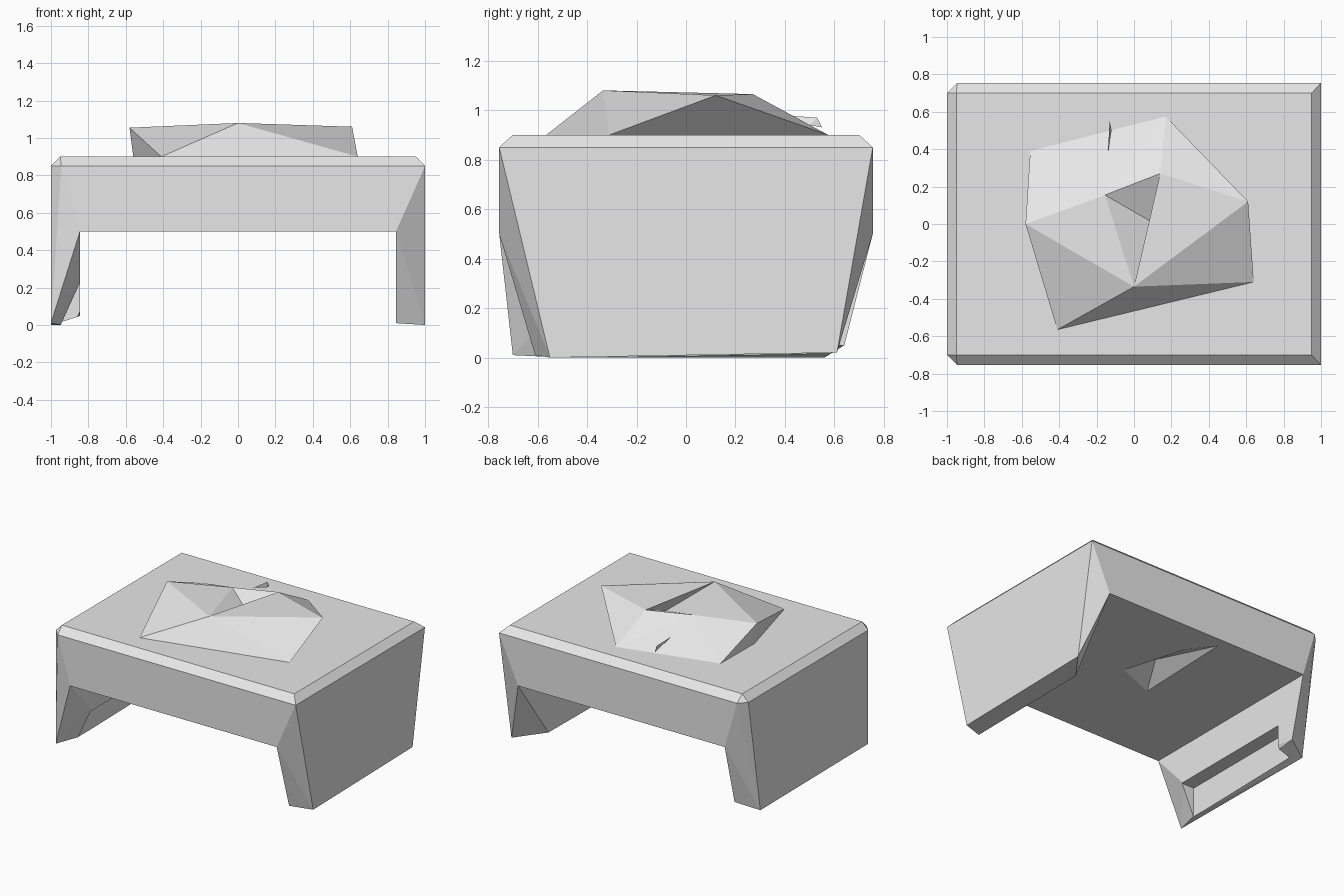
import bpy
import bmesh

default_cube = bpy.data.objects.get("Cube")
if default_cube:
    bpy.data.objects.remove(default_cube, do_unlink=True)

# One plain grey for the whole model
grey = bpy.data.materials.new("plain_grey")
grey.use_nodes = True
grey.diffuse_color = (0.8, 0.8, 0.8, 1)
grey.node_tree.nodes["Principled BSDF"].inputs["Base Color"].default_value = grey.diffuse_color


def finish(name, bm):
    """Turn a bmesh into a flat-shaded grey object."""
    mesh = bpy.data.meshes.new(name)
    bm.to_mesh(mesh)
    bm.free()
    mesh.materials.append(grey)
    obj = bpy.data.objects.new(name, mesh)
    bpy.context.collection.objects.link(obj)
    return obj


def hull(name, points):
    """Solid block wrapped tightly around its corner points."""
    bm = bmesh.new()
    for point in points:
        bm.verts.new(point)
    result = bmesh.ops.convex_hull(bm, input=bm.verts)
    loose = [v for v in result["geom_interior"] if isinstance(v, bmesh.types.BMVert)]
    bmesh.ops.delete(bm, geom=loose, context="VERTS")
    bmesh.ops.dissolve_limit(bm, angle_limit=0.01, verts=bm.verts, edges=bm.edges)
    bmesh.ops.recalc_face_normals(bm, faces=bm.faces)
    return finish(name, bm)


def both_ends(*points):
    """Repeat corner points at the front and the back."""
    return [(x, side * y, z) for x, y, z in points for side in (-1, 1)]


def carve(obj, cutter):
    """Cut one block out of another, then discard the cutter."""
    cutter.hide_render = True
    mod = obj.modifiers.new("carve", "BOOLEAN")
    mod.operation = "DIFFERENCE"
    mod.solver = "EXACT"
    mod.object = cutter
    bpy.context.view_layer.objects.active = obj
    bpy.ops.object.modifier_apply(modifier=mod.name)
    bpy.data.objects.remove(cutter, do_unlink=True)


# Shared outline levels
edge, depth, inner = 1.0, 0.755, 0.845
rim, under, top = 0.85, 0.5, 0.9

# Corners on the right side are clipped, those on the left are sharp
clipped = both_ends((-edge, 0.7, rim), (-0.945, depth, rim), (-inner, depth, under))
sharp = both_ends((edge, depth, rim), (inner, depth, under))

# Slab with chamfered upper rim and a pit in its underside
slab = hull("slab", clipped + sharp + both_ends((0.95, 0.7, top), (-0.95, 0.7, top)))
mouth = [(0.13, 0.02), (-0.02, 0.54), (-0.17, 0.74), (-0.2, -0.11)]
pit = hull("underside_pit", [(x, y, under - 0.01) for x, y in mouth] + [(-0.07, 0.14, 0.6)])
carve(slab, pit)

# Left leg: one tapered panel
hull("left_leg", sharp + [
    (inner, -0.61, 0.01), (edge, -0.55, 0),
    (edge, 0.61, 0.02), (inner, 0.4, 0.02)])

# Right leg: tapered panel with a long recess along the inside
right_leg = hull("right_leg", clipped + [
    (-inner, -0.5, 0.22), (-inner, 0.64, 0.05), (-edge, -0.7, 0.01),
    (-0.945, -0.5, 0), (-edge, 0.56, 0)])
recess = hull("leg_recess", [
    (x, y, z) for x in (-0.95, -0.7) for y in (-0.51, 0.49) for z in (-0.1, 0.22)])
carve(right_leg, recess)

# Faceted mound: base corners a-e, crest corners p-r, pit mouth s-t, pit floor u
corners = {
    "a": (0.64, -0.31, top), "b": (0.17, 0.575, top), "c": (-0.555, 0.39, top),
    "d": (-0.56, 0, top), "e": (-0.41, -0.565, top),
    "p": (0.61, 0.12, 1.06), "q": (0, -0.335, 1.08), "r": (-0.58, 0, 1.055),
    "s": (0.14, 0.27, 1.065), "t": (-0.155, 0.155, 1.065), "u": (0.2, -0.05, 0.92),
}
facets = "eaq apq abp bsp psq bct bts crt rqt eqr erd drc stu tqu qsu"
bm = bmesh.new()
verts = {key: bm.verts.new(point) for key, point in corners.items()}
for facet in facets.split():
    bm.faces.new([verts[key] for key in facet])
finish("mound", bm)

# Thin sliver standing on the back slope of the mound
hull("mound_sliver", [
    (-0.14, 0.38, 0.98), (-0.13, 0.55, 0.93), (-0.12, 0.5, 0.94), (-0.13, 0.53, 0.97)])
